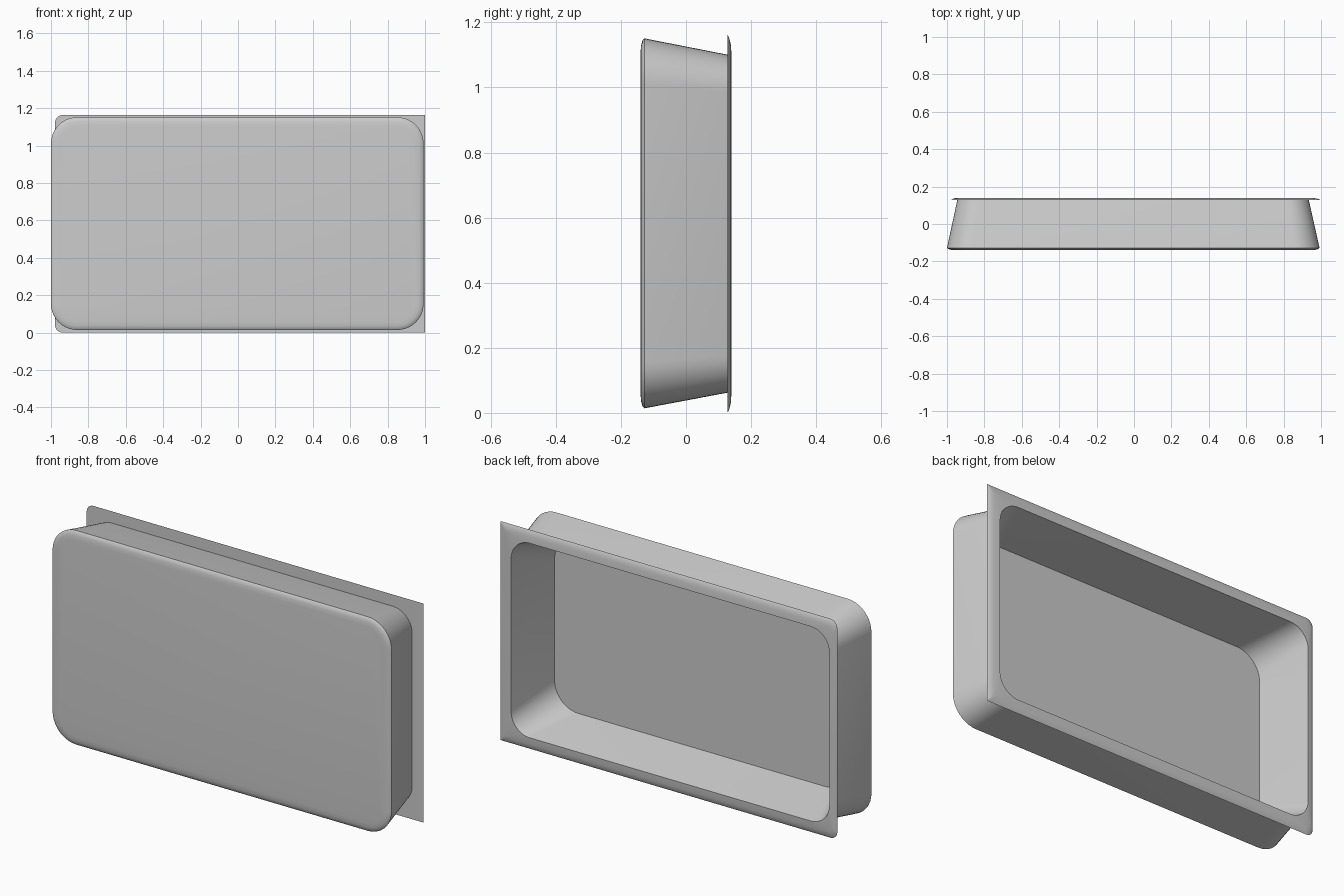
import bpy, bmesh, math

if "Cube" in bpy.data.objects:
    bpy.data.objects.remove(bpy.data.objects["Cube"])

SEG = 10


def ring(y, x0, x1, z0, z1, r_left, r_right=None):
    """Rounded rectangle in the XZ plane, radii may differ left and right."""
    rr = r_left if r_right is None else r_right
    corners = [(x1 - rr, z1 - rr, rr, 0), (x0 + r_left, z1 - r_left, r_left, 90),
               (x0 + r_left, z0 + r_left, r_left, 180), (x1 - rr, z0 + rr, rr, 270)]
    pts = []
    for cx, cz, r, start in corners:
        for i in range(SEG + 1):
            a = math.radians(start + 90 * i / SEG)
            pts.append((cx + r * math.cos(a), y, cz + r * math.sin(a)))
    return pts


def loft(name, rings, caps=False, closed=False):
    bm = bmesh.new()
    loops = [[bm.verts.new(p) for p in r] for r in rings]
    pairs = list(zip(loops, loops[1:]))
    if closed:
        pairs.append((loops[-1], loops[0]))
    for a, b in pairs:
        n = len(a)
        for i in range(n):
            j = (i + 1) % n
            bm.faces.new((a[i], a[j], b[j], b[i]))
    if caps:
        bm.faces.new(loops[0])
        bm.faces.new(loops[-1])
    bmesh.ops.recalc_face_normals(bm, faces=bm.faces)
    mesh = bpy.data.meshes.new(name)
    bm.to_mesh(mesh)
    bm.free()
    obj = bpy.data.objects.new(name, mesh)
    bpy.context.collection.objects.link(obj)
    bpy.ops.object.select_all(action='DESELECT')
    obj.select_set(True)
    bpy.context.view_layer.objects.active = obj
    bpy.ops.object.shade_smooth_by_angle(angle=math.radians(30))
    return obj


# Tray body: softened front panel, tapered outer wall, hollow interior
front = (-1.0, 0.992, 0.014, 1.151)


def front_ring(y, inset):
    x0, x1, z0, z1 = front
    return ring(y, x0 + inset, x1 - inset, z0 + inset, z1 - inset, 0.14 - inset)


opening = (-0.94, 0.93, 0.065, 1.098)
body = [front_ring(-0.14, 0.045), front_ring(-0.138, 0.022),
        front_ring(-0.134, 0.007), front_ring(-0.128, 0.0),
        ring(0.127, -0.945, 0.935, 0.062, 1.101, 0.115),
        ring(0.139, *opening, 0.11),
        ring(-0.125, -0.868, 0.86, 0.12, 1.042, 0.14)]
loft("tray_body", body, caps=True)

# Rear flange: flat front, convex back, rounded left and square right corners
flange = []
for inset, y in [(0, 0.127), (0.007, 0.131), (0.018, 0.135), (0.033, 0.138)]:
    flange.append(ring(y, -0.978 + inset * 0.6, 1.0 - inset, inset, 1.163 - inset,
                       0.04, 0.002 + inset * 0.5))
flange.append(ring(0.14, *opening, 0.11))
flange.append(ring(0.127, *opening, 0.11))
loft("rear_flange", flange, closed=True)
